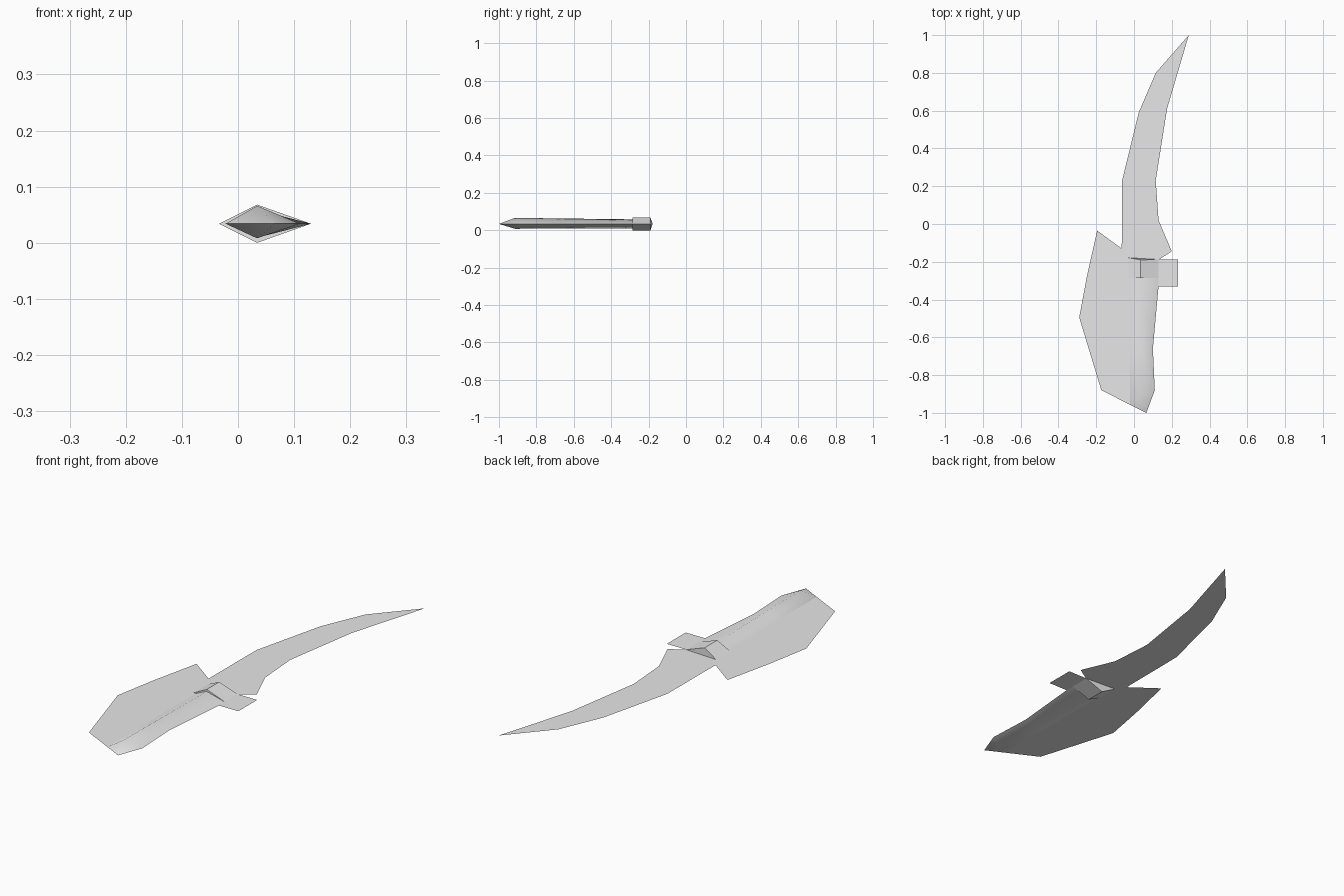
import bpy, bmesh, math

cube = bpy.data.objects.get("Cube")
if cube:
    bpy.data.objects.remove(cube, do_unlink=True)

MID = 0.034  # height of the flat sheet

steel = bpy.data.materials.new("light grey")
steel.use_nodes = True
steel.diffuse_color = (0.8, 0.8, 0.8, 1)
steel.node_tree.nodes["Principled BSDF"].inputs["Base Color"].default_value = (0.8, 0.8, 0.8, 1)


def add_object(name, bm):
    mesh = bpy.data.meshes.new(name)
    bm.to_mesh(mesh)
    bm.free()
    mesh.materials.append(steel)
    obj = bpy.data.objects.new(name, mesh)
    bpy.context.collection.objects.link(obj)
    return obj


def sheet(name, outline):
    """Flat sheet from an anticlockwise outline."""
    bm = bmesh.new()
    face = bm.faces.new([bm.verts.new((x, y, MID)) for x, y in outline])
    face.normal_update()
    if face.normal.z < 0:
        face.normal_flip()
    bmesh.ops.triangulate(bm, faces=[face])
    return add_object(name, bm)


def diamond_loft(name, sections, tip=None):
    """Skin diamond sections, each given as left, top, right, bottom points."""
    bm = bmesh.new()
    rings = [[bm.verts.new(p) for p in s] for s in sections]
    for a, b in zip(rings, rings[1:]):
        for i in range(4):
            j = (i + 1) % 4
            bm.faces.new((a[i], a[j], b[j], b[i]))
    bm.faces.new(rings[0])
    if tip:
        t = bm.verts.new(tip)
        for i in range(4):
            bm.faces.new((rings[-1][i], rings[-1][(i + 1) % 4], t))
    else:
        bm.faces.new(rings[-1])
    bmesh.ops.recalc_face_normals(bm, faces=bm.faces)
    return add_object(name, bm)


def section(left, right, ridge_y, top, bottom):
    return [(*left, MID), (0.034, ridge_y, top), (*right, MID), (0.034, ridge_y, bottom)]


# Curved long blade
sheet("long_blade", [
    (-0.065, -0.13), (-0.03, -0.20), (0.13, -0.19), (0.20, -0.145), (0.13, 0.02),
    (0.115, 0.23), (0.175, 0.61), (0.29, 1.0), (0.115, 0.80), (0.025, 0.59), (-0.063, 0.23)])

# Broad fin along the grip
sheet("side_fin", [
    (-0.195, -0.035), (-0.25, -0.28), (-0.29, -0.495), (-0.173, -0.88), (0.065, -1.0),
    (0.034, -0.60), (0.034, -0.195), (-0.03, -0.20), (-0.065, -0.13)])

# Square tab beside the collar
sheet("side_tab", [(0.09, -0.33), (0.233, -0.33), (0.233, -0.188), (0.09, -0.188)])

# Grip with diamond cross-section and pointed end
grip = diamond_loft("grip", [
    section((-0.022, -0.25), (0.125, -0.25), -0.25, 0.058, 0.010),
    section((-0.022, -0.34), (0.13, -0.33), -0.34, 0.059, 0.010),
    section((-0.022, -0.66), (0.10, -0.66), -0.66, 0.063, 0.009),
    section((-0.022, -0.955), (0.11, -0.88), -0.915, 0.066, 0.008),
], tip=(0.065, -1.0, MID))

# Collar around the end of the grip
diamond_loft("collar", [
    section((-0.034, -0.285), (0.13, -0.285), -0.285, 0.068, 0.0),
    section((-0.034, -0.178), (0.13, -0.188), -0.19, 0.068, 0.0)])

# Soft ridges on the grip
bpy.ops.object.select_all(action='DESELECT')
grip.select_set(True)
bpy.context.view_layer.objects.active = grip
bpy.ops.object.shade_smooth_by_angle(angle=math.radians(60))
